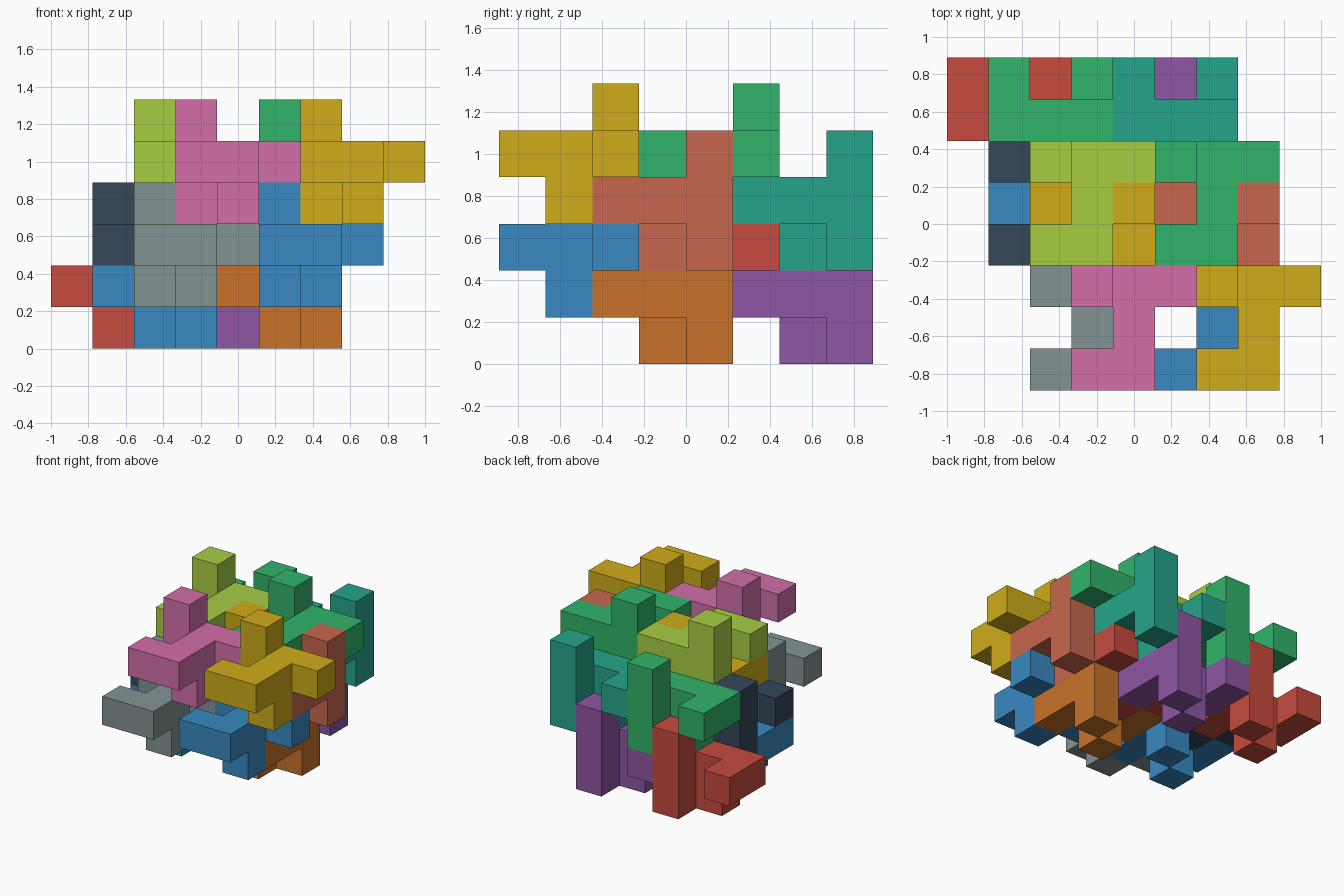
import bpy, bmesh
from mathutils import Vector, Color

if "Cube" in bpy.data.objects:
    bpy.data.objects.remove(bpy.data.objects["Cube"])

U = 2 / 9  # edge of one cube cell

# One nine-cube piece, relative to its centre cube; every piece is a copy of it
PIECE = [(0, 0, 0), (0, -1, 0), (-1, -1, 0), (0, 1, 0), (1, 1, 0),
         (-1, 1, 0), (-1, 1, 1), (-1, 1, -1), (0, 0, -1)]

COLOURS = {
    "pink": "D26FA9", "yellow": "CFAC1A", "lime": "A8CE44", "green": "32B46A",
    "terracotta": "C8674E", "teal": "25A58A", "grey": "849393", "blue": "3889C1",
    "dark": "35465A", "red": "C64B3E", "orange": "C87229", "purple": "8E56A3",
}

# Layers: centre cell of the first piece, quarter turn, colours (2 columns x 2 rows)
LAYERS = [
    ("top", (4, 1, 4), False, ("pink", "yellow", "lime", "green")),
    ("upper", (3, 3, 3), True, ("yellow", "terracotta", "green", "teal")),
    ("lower", (3, 1, 2), False, ("grey", "blue", "dark", "red")),
    ("bottom", (2, 3, 1), True, ("blue", "orange", "red", "purple")),
]


def material(name):
    mat = bpy.data.materials.get(name)
    if mat is None:
        mat = bpy.data.materials.new(name)
        rgb = [int(COLOURS[name][i:i + 2], 16) / 255 for i in (0, 2, 4)]
        mat.diffuse_color = (*Color(rgb).from_srgb_to_scene_linear(), 1)
        mat.use_nodes = True
        mat.node_tree.nodes["Principled BSDF"].inputs["Base Color"].default_value = mat.diffuse_color
    return mat


def cell_face(bm, cell, axis, sign):
    """Square on one side of a cell, wound outward."""
    n, a, b = Vector(), Vector(), Vector()
    n[axis] = sign
    a[(axis + 1) % 3] = 1
    b[(axis + 2) % 3] = sign
    c = Vector(((cell[0] - 4) * U, (cell[1] - 3.5) * U, (cell[2] + 0.5) * U))
    corners = [n - a - b, n + a - b, n + a + b, n - a + b]
    bm.faces.new([bm.verts.new(c + p * U / 2) for p in corners])


def build_piece(name, centre, turned, colour):
    cells = {(y, -x, z) if turned else (x, y, z) for x, y, z in PIECE}
    cells = {tuple(p + q for p, q in zip(c, centre)) for c in cells}
    bm = bmesh.new()
    for cell in sorted(cells):
        for axis in range(3):
            for sign in (-1, 1):
                near = list(cell)
                near[axis] += sign
                if tuple(near) not in cells:
                    cell_face(bm, cell, axis, sign)
    # Weld the outer skin and merge coplanar squares
    bmesh.ops.remove_doubles(bm, verts=bm.verts[:], dist=1e-4)
    bmesh.ops.dissolve_limit(bm, angle_limit=0.01, verts=bm.verts[:], edges=bm.edges[:])
    mesh = bpy.data.meshes.new(name)
    bm.to_mesh(mesh)
    bm.free()
    mesh.materials.append(material(colour))
    bpy.context.collection.objects.link(bpy.data.objects.new(name, mesh))


# Interlocking pieces, repeated on a skewed lattice in each layer
for layer, (x, y, z), turned, colours in LAYERS:
    for n, colour in enumerate(colours):
        row, col = divmod(n, 2)
        build_piece(f"{layer}_{colour}_piece", (x + 3 * col - row, y + 3 * row, z),
                    turned, colour)
